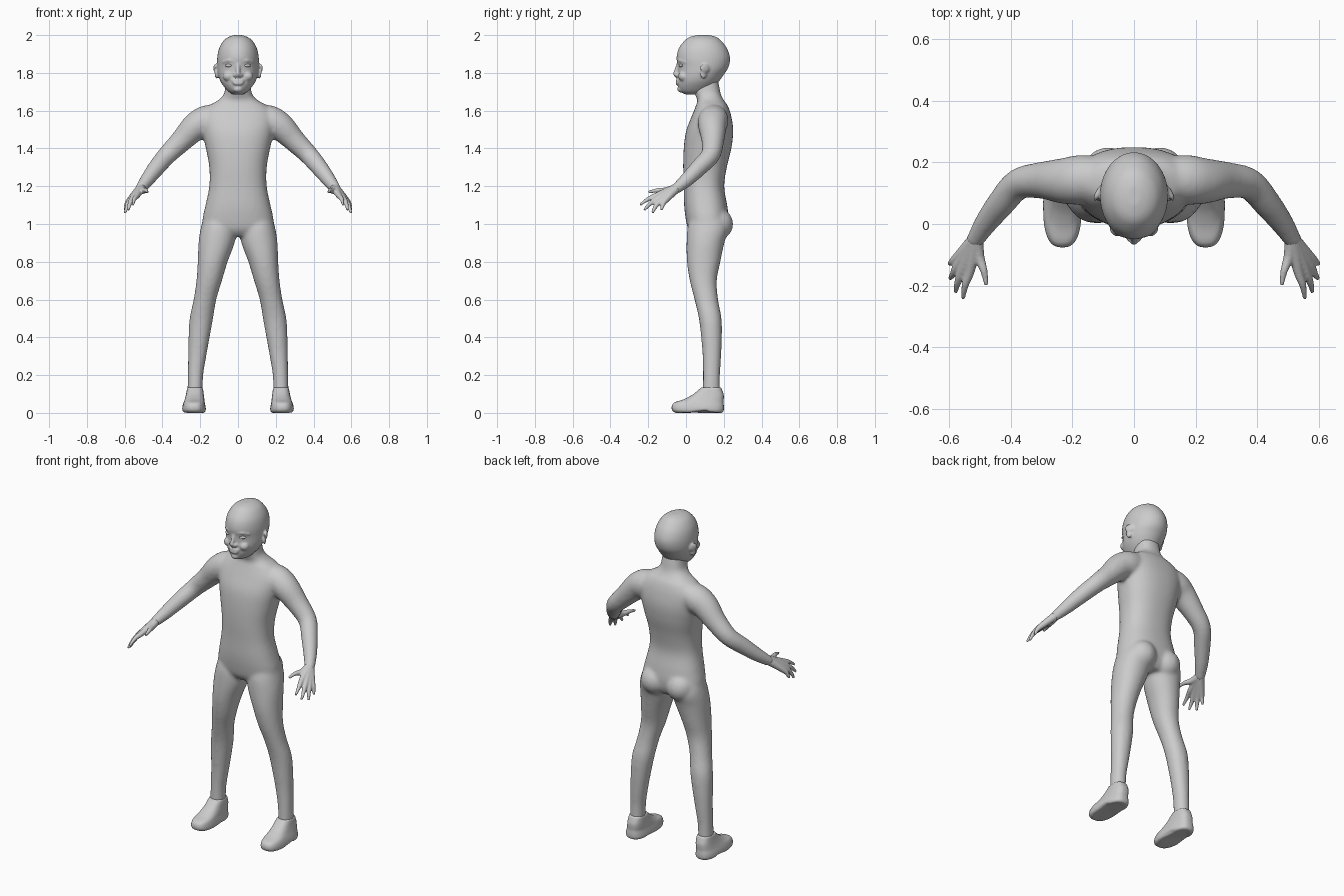
import bpy, bmesh, math
from mathutils import Vector, Matrix


def refine(rows, n=4):
    """Catmull-Rom interpolation of rows of numbers."""
    out = []
    for i in range(len(rows) - 1):
        p0, p1, p2, p3 = (rows[max(0, min(len(rows) - 1, i + k))] for k in (-1, 0, 1, 2))
        for k in range(n):
            t = k / n
            out.append([0.5 * (2 * b + (c - a) * t + (2 * a - 5 * b + 4 * c - d) * t * t
                               + (3 * b - a - 3 * c + d) * t ** 3)
                        for a, b, c, d in zip(p0, p1, p2, p3)])
    out.append(list(rows[-1]))
    return out


def skin(bm, rings):
    vs = [[bm.verts.new(p) for p in r] for r in rings]
    n = len(vs[0])
    faces = [bm.faces.new(vs[0]), bm.faces.new(vs[-1][::-1])]
    for a, b in zip(vs, vs[1:]):
        for i in range(n):
            j = (i + 1) % n
            faces.append(bm.faces.new((a[j], a[i], b[i], b[j])))
    bmesh.ops.recalc_face_normals(bm, faces=faces)


def stack(bm, rows, e=2.0, s=1, n=32):
    """Horizontal superellipse slices: z, x0, x1, y_front, y_back."""
    rings = []
    for z, x0, x1, y0, y1 in refine(rows):
        ring = []
        for i in range(n):
            a = 2 * math.pi * i / n
            c, d = math.cos(a), math.sin(a)
            px = math.copysign(abs(c) ** (2 / e), c) * (x1 - x0) / 2 + (x0 + x1) / 2
            py = math.copysign(abs(d) ** (2 / e), d) * (y1 - y0) / 2 + (y0 + y1) / 2
            ring.append((s * px, py, z))
        rings.append(ring)
    skin(bm, rings)


def tube(bm, rows, s=1, n=16):
    """Round tube along points: x, y, z, radius."""
    rows = refine(rows)
    pts = [Vector((s * r[0], r[1], r[2])) for r in rows]
    rings = []
    for i, r in enumerate(rows):
        t = (pts[min(i + 1, len(pts) - 1)] - pts[max(i - 1, 0)]).normalized()
        u = t.cross(Vector((0, 0.2, 1))).normalized()
        v = t.cross(u)
        rings.append([pts[i] + r[3] * (u * math.cos(2 * math.pi * k / n) + v * math.sin(2 * math.pi * k / n))
                      for k in range(n)])
    skin(bm, rings)


def ball(bm, c, r, rot=0):
    m = Matrix.Translation(c) @ Matrix.Rotation(rot, 4, 'Z') @ Matrix.Diagonal((*r, 1))
    bmesh.ops.create_uvsphere(bm, u_segments=20, v_segments=12, radius=1, matrix=m)


def finish(bm, name, voxel=None, smooth=0, mirror=False, color=None):
    me = bpy.data.meshes.new(name)
    bm.to_mesh(me)
    bm.free()
    me.polygons.foreach_set("use_smooth", [True] * len(me.polygons))
    ob = bpy.data.objects.new(name, me)
    bpy.context.collection.objects.link(ob)
    if voxel:
        m = ob.modifiers.new("fuse", 'REMESH')
        m.mode, m.voxel_size, m.use_smooth_shade = 'VOXEL', voxel, True
        m = ob.modifiers.new("soften", 'SMOOTH')
        m.factor, m.iterations = 0.5, smooth
    if mirror:
        ob.modifiers.new("mirror", 'MIRROR')
    if color:
        mat = bpy.data.materials.new(name)
        mat.diffuse_color = color
        me.materials.append(mat)
    return ob


# Body: torso with neck, buttocks, legs and arms fused into one skin
bm = bmesh.new()
torso = [(1.78, .062, .06, .165), (1.72, .068, .04, .178), (1.685, .076, .048, .185),
         (1.655, .105, .06, .2), (1.625, .155, .052, .222), (1.57, .195, .03, .24),
         (1.49, .188, 0, .25), (1.4, .17, -.012, .24), (1.3, .152, -.015, .216),
         (1.2, .152, -.012, .202), (1.1, .172, -.01, .218), (1.03, .187, -.002, .225),
         (.97, .185, .012, .215), (.935, .11, .04, .19)]
stack(bm, [(z, -w, w, f, b) for z, w, f, b in torso], 2.35, n=40)
leg = [(1.06, .01, .175, .03, .2), (.98, .008, .197, .008, .225), (.9, .018, .209, .003, .203),
       (.8, .055, .213, .005, .182), (.7, .085, .22, .02, .163), (.6, .115, .235, .045, .17),
       (.5, .132, .256, .068, .188), (.4, .15, .262, .08, .19), (.3, .168, .264, .088, .186),
       (.2, .184, .266, .09, .18), (.1, .188, .267, .088, .18)]
arm = [(.07, .15, 1.575, .06), (.16, .145, 1.55, .08), (.225, .14, 1.515, .075),
       (.3, .142, 1.44, .06), (.375, .13, 1.365, .051), (.43, .07, 1.3, .046),
       (.48, .005, 1.235, .038), (.512, -.045, 1.193, .03), (.522, -.06, 1.18, .028)]
for s in (1, -1):
    stack(bm, leg, 2.1, s)
    tube(bm, arm, s, 24)
    ball(bm, (s * .085, .165, 1.0), (.083, .085, .085))
finish(bm, "body", .0095, 8)

# Head: skull, nose, ears, cheeks, brow, chin and lips
bm = bmesh.new()
skull = [(2.0, .02, .06, .125), (1.99, .05, .02, .16), (1.97, .077, -.008, .187), (1.93, .1, -.038, .217),
         (1.88, .11, -.05, .233), (1.83, .11, -.043, .225), (1.79, .105, -.043, .2),
         (1.755, .093, -.044, .175), (1.725, .073, -.041, .15), (1.70, .05, -.028, .12),
         (1.685, .025, 0, .09)]
stack(bm, [(z, -w, w, f, b) for z, w, f, b in skull], 2.0, n=40)
tube(bm, [(0, -.04, 1.85, .009), (0, -.048, 1.82, .011), (0, -.055, 1.795, .013), (0, -.04, 1.778, .01)])
ball(bm, (0, -.026, 1.714), (.026, .02, .018))
for s in (1, -1):
    ball(bm, (s * .015, -.044, 1.788), (.011, .014, .01))
    ball(bm, (s * .05, -.012, 1.782), (.03, .029, .027))
    ball(bm, (s * .117, .1, 1.825), (.009, .028, .024), s * .45)
    ball(bm, (s * .113, .092, 1.795), (.009, .018, .026), s * .4)
    tube(bm, [(.02, -.04, 1.86, .006), (.05, -.032, 1.866, .007), (.08, -.004, 1.856, .005)], s)
for dip, r in ((.011, .006), (.026, .0075)):
    tube(bm, [(-.036, -.035, 1.766, .003), (-.018, -.045, 1.772 - dip, r), (0, -.047, 1.77 - dip, r),
              (.018, -.045, 1.772 - dip, r), (.036, -.035, 1.766, .003)])
finish(bm, "head", .0055, 3)

# Eyes and teeth in white
white = (.95, .95, .95, 1)
bm = bmesh.new()
for s in (1, -1):
    ball(bm, (s * .051, -.028, 1.839), (.019, .008, .008), s * .42)
finish(bm, "eyes", color=white)
bm = bmesh.new()
tube(bm, [(-.03, -.037, 1.762, .003), (-.015, -.046, 1.753, .005), (.015, -.046, 1.753, .005),
          (.03, -.037, 1.762, .003)])
finish(bm, "teeth", color=white)

# Hands: each finger runs from the wrist through its knuckle to the tip
bm = bmesh.new()
wrist = (.513, -.047, 1.192)
fingers = [((.533, -.15, 1.153), (.549, -.2, 1.132), (.556, -.243, 1.102)),
           ((.556, -.147, 1.137), (.573, -.19, 1.107), (.58, -.222, 1.073)),
           ((.571, -.134, 1.124), (.588, -.163, 1.09), (.598, -.178, 1.057)),
           ((.577, -.112, 1.122), (.592, -.124, 1.098), (.6, -.13, 1.074))]
for k, m, t in fingers:
    tube(bm, [(*wrist, .025), (*k, .0165), (*m, .0115), (*t, .0065)], n=12)
tube(bm, [(*wrist, .024), (.502, -.105, 1.176), (.487, -.15, 1.177), (.48, -.197, 1.17)][:1]
     + [(.504, -.105, 1.177, .018), (.488, -.152, 1.178, .012), (.48, -.198, 1.169, .007)], n=12)
finish(bm, "hands", .0045, 3, mirror=True)

# Shoes: rounded sole, low toe and ankle collar
bm = bmesh.new()
shoe = [(0, .178, .285, -.055, .192), (.012, .17, .295, -.073, .2), (.035, .172, .294, -.076, .201),
        (.055, .176, .288, -.062, .199), (.072, .178, .282, -.012, .2), (.095, .181, .276, .032, .2),
        (.12, .184, .271, .064, .192), (.135, .188, .268, .08, .186)]
stack(bm, shoe, 2.7)
# raise the instep between ball and heel
for v in bm.verts:
    if v.co.z < .03:
        v.co.z += .014 * math.exp(-((v.co.y - .09) / .03) ** 2) * (1 - v.co.z / .03)
finish(bm, "shoes", .006, 2, mirror=True)
